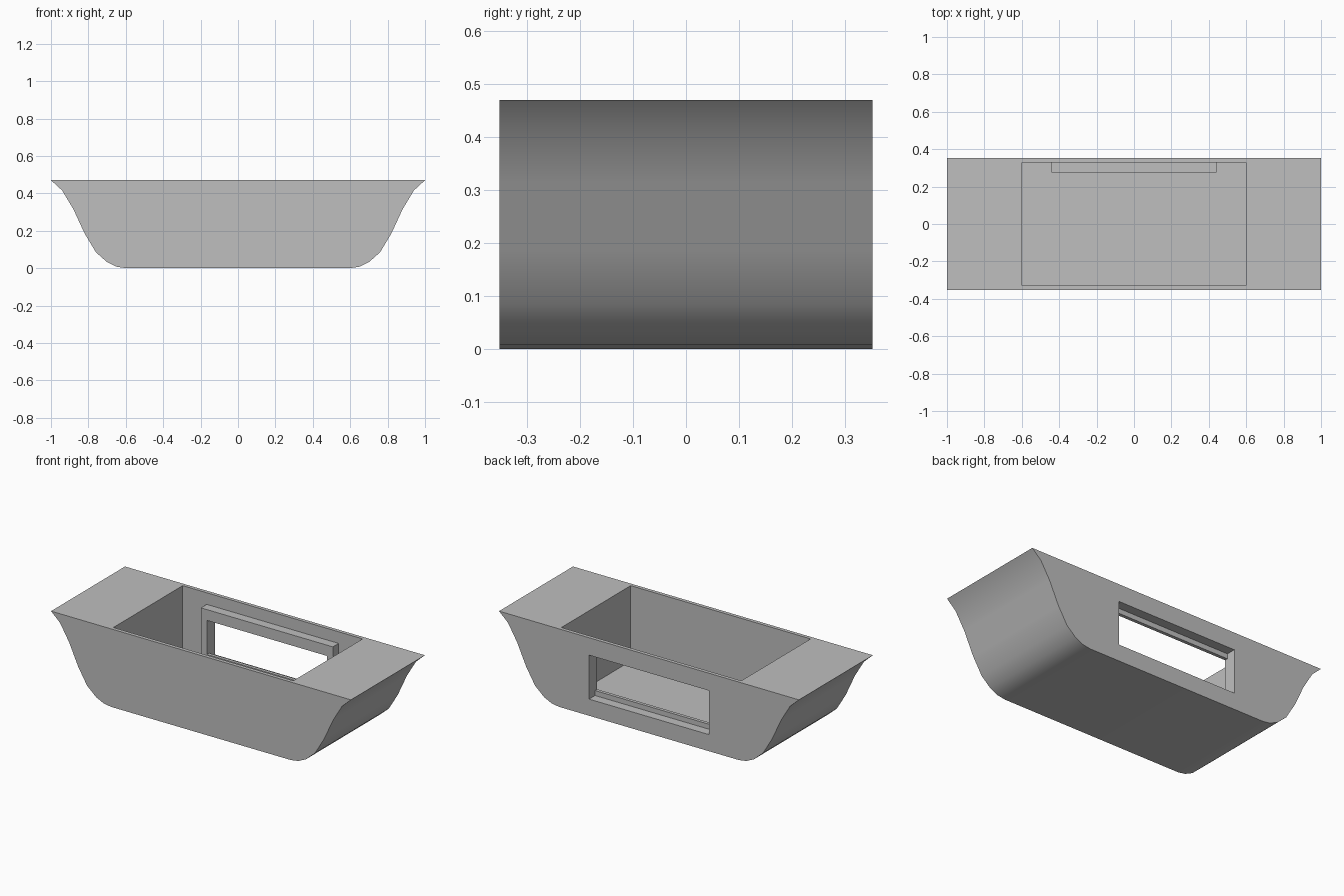
import bpy
import bmesh
import math

cube = bpy.data.objects.get("Cube")
if cube:
    bpy.data.objects.remove(cube, do_unlink=True)

# Single plain grey
grey = bpy.data.materials.new("plain_grey")
grey.use_nodes = True
colour = (0.52, 0.52, 0.52, 1)
grey.diffuse_color = colour
grey.node_tree.nodes["Principled BSDF"].inputs["Base Color"].default_value = colour


def make_object(name, bm):
    bmesh.ops.recalc_face_normals(bm, faces=bm.faces)
    mesh = bpy.data.meshes.new(name)
    bm.to_mesh(mesh)
    bm.free()
    mesh.materials.append(grey)
    obj = bpy.data.objects.new(name, mesh)
    bpy.context.collection.objects.link(obj)
    return obj


def box(name, half_x, y, z):
    """Box centred on x = 0, with (low, high) ranges in y and z."""
    bm = bmesh.new()
    bmesh.ops.create_cube(bm, size=1)
    for v in bm.verts:
        v.co.x *= 2 * half_x
        v.co.y = y[v.co.y > 0]
        v.co.z = z[v.co.z > 0]
    return make_object(name, bm)


def cut(obj, *cutters):
    """Subtract each cutter, bake the result and remove the cutters."""
    for cutter in cutters:
        cutter.hide_render = True
        mod = obj.modifiers.new("cut", 'BOOLEAN')
        mod.operation = 'DIFFERENCE'
        mod.solver = 'EXACT'
        mod.object = cutter
    graph = bpy.context.evaluated_depsgraph_get()
    mesh = bpy.data.meshes.new_from_object(obj.evaluated_get(graph))
    obj.modifiers.clear()
    obj.data = mesh
    for cutter in cutters:
        bpy.data.objects.remove(cutter, do_unlink=True)


half_depth, wall, height = 0.352, 0.022, 0.47
inner = half_depth - wall

# Hull: flared end profile, mirrored and extruded front to back
flare = [(0.6, 0), (0.65, 0.008), (0.70, 0.032), (0.76, 0.085),
         (0.82, 0.185), (0.88, 0.315), (0.94, 0.415), (1, height)]
outline = flare + [(-x, z) for x, z in reversed(flare)]
bm = bmesh.new()
face = bm.faces.new([bm.verts.new((x, -half_depth, z)) for x, z in outline])
ext = bmesh.ops.extrude_face_region(bm, geom=[face])
for v in ext["geom"]:
    if isinstance(v, bmesh.types.BMVert):
        v.co.y = half_depth
hull = make_object("hull", bm)

# Open compartment and the opening through the back wall
cut(hull,
    box("compartment_cutter", 0.6, (-inner, inner), (0.015, 0.6)),
    box("opening_cutter", 0.4, (inner - 0.03, 0.5), (0.10, 0.365)))

# Frame inside the back wall, with a lip along its top and bottom
frame = box("window_frame", 0.44, (0.275, inner), (0.065, 0.40))
cut(frame,
    box("recess_cutter", 0.4, (0.295, 0.5), (0.10, 0.365)),
    box("lip_cutter", 0.4, (0.1, 0.5), (0.13, 0.335)))

# Smooth the flared ends, keep the corners sharp
bpy.ops.object.select_all(action='DESELECT')
hull.select_set(True)
bpy.context.view_layer.objects.active = hull
bpy.ops.object.shade_smooth_by_angle(angle=math.radians(30))
